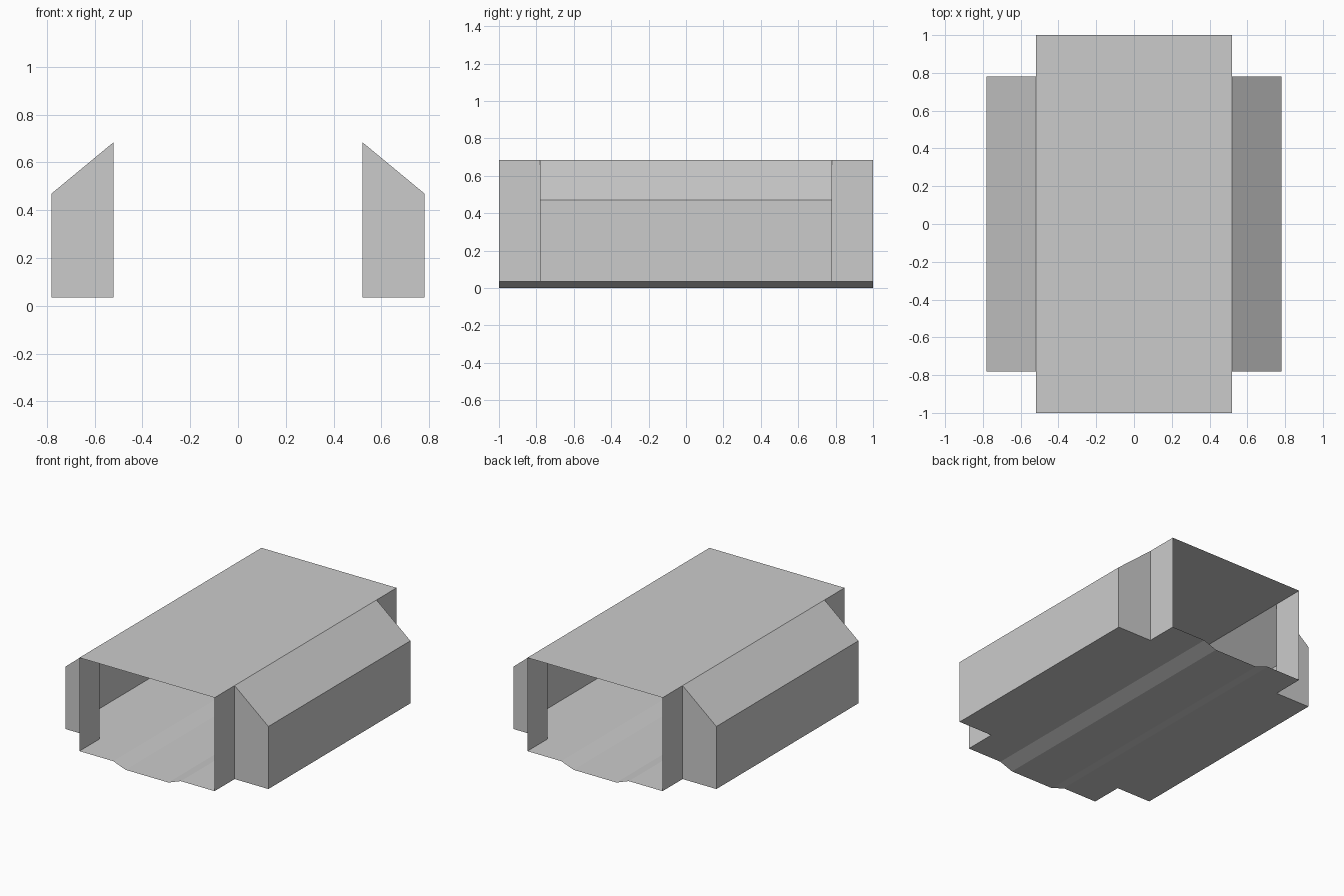
import bpy, bmesh

if "Cube" in bpy.data.objects:
    bpy.data.objects.remove(bpy.data.objects["Cube"], do_unlink=True)

IN, OUT = 0.52, 0.78        # half widths of tunnel and side pods
END, POD = 1.0, 0.78        # half lengths of tunnel and side pods
TOP, EAVE, FLOOR = 0.685, 0.47, 0.035

grey = bpy.data.materials.new("plain_grey")
grey.use_nodes = True
colour = (0.6, 0.6, 0.6, 1)
grey.diffuse_color = colour
grey.node_tree.nodes["Principled BSDF"].inputs["Base Color"].default_value = colour


def sheet(name, profile, y0, y1, caps=False, mirror=""):
    """Sweep an open (x, z) profile along y into a thin sheet."""
    bm = bmesh.new()
    a = [bm.verts.new((x, y0, z)) for x, z in profile]
    b = [bm.verts.new((x, y1, z)) for x, z in profile]
    for i in range(len(profile) - 1):
        bm.faces.new((a[i], a[i + 1], b[i + 1], b[i]))
    if caps:
        bm.faces.new(a[::-1])
        bm.faces.new(b)
    me = bpy.data.meshes.new(name)
    bm.to_mesh(me)
    bm.free()
    me.materials.append(grey)
    ob = bpy.data.objects.new(name, me)
    bpy.context.collection.objects.link(ob)
    if mirror:
        mod = ob.modifiers.new("Mirror", "MIRROR")
        mod.use_axis = ["X" in mirror, "Y" in mirror, False]
    return ob


# Flat roof, open at both ends
sheet("roof_panel", [(-IN, TOP), (IN, TOP)], -END, END)

# Floor with a shallow central channel
sheet("floor_pan", [(IN, FLOOR), (0.26, FLOOR), (0.165, 0), (-0.165, 0),
                    (-0.26, FLOOR), (-IN, FLOOR)], -END, END)

# Short side walls at the four corners
sheet("corner_wall", [(IN, TOP), (IN, FLOOR)], -END, -POD, mirror="XY")

# Side pods with sloping tops, open to the inside
sheet("side_pod", [(IN, TOP), (OUT, EAVE), (OUT, FLOOR), (IN, FLOOR)],
      -POD, POD, caps=True, mirror="X")
